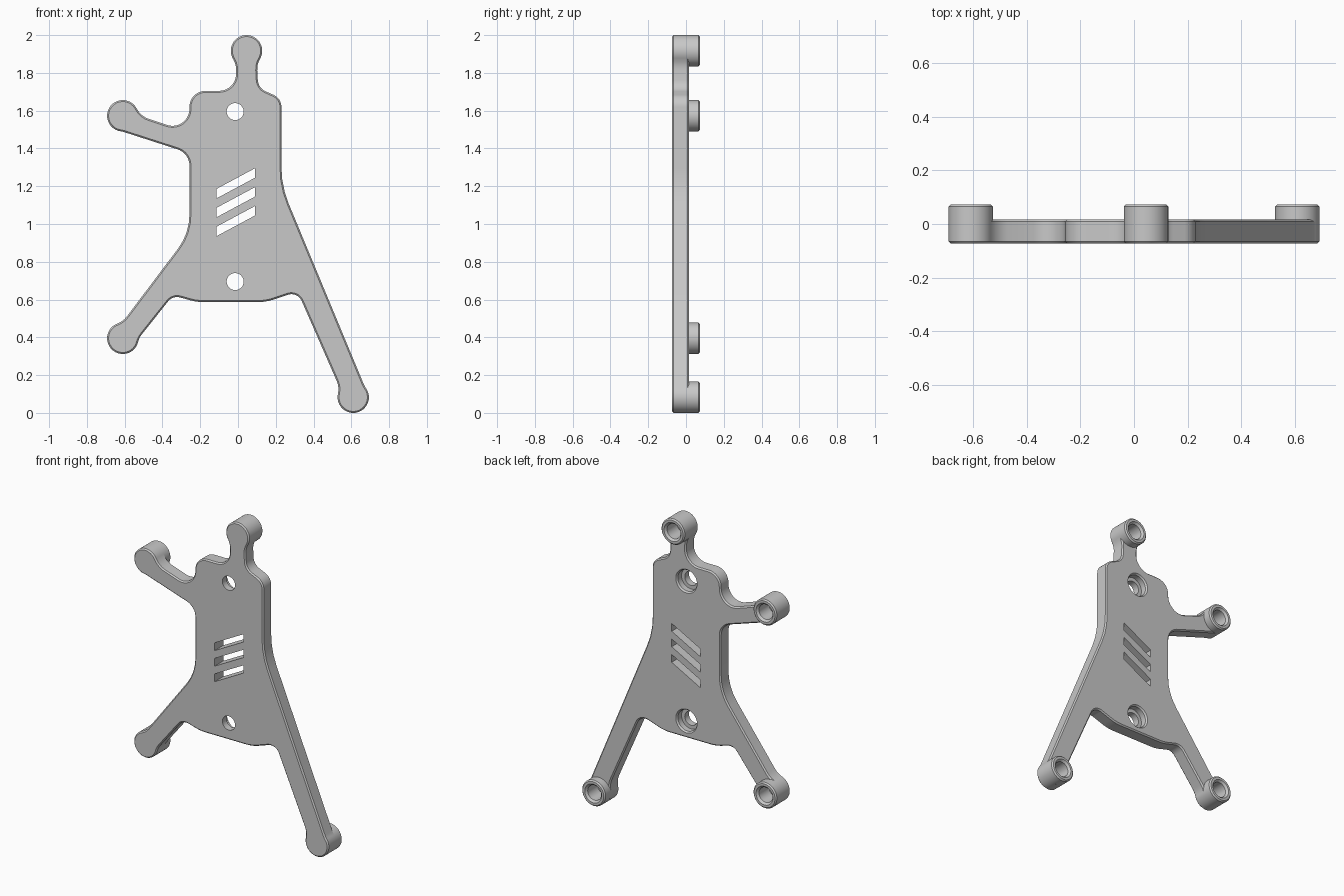
import bpy, bmesh, math
from mathutils import Vector

old = bpy.data.objects.get("Cube")
if old:
    bpy.data.objects.remove(old, do_unlink=True)

FRONT, BACK, TOP = -0.073, 0.017, 0.073   # plate front, plate back, boss top
R, RIM = 0.083, 0.008                     # boss radius, chamfer size

grey = bpy.data.materials.new("grey plastic")
grey.use_nodes = True
grey.diffuse_color = (0.58, 0.58, 0.58, 1)
bsdf = next(n for n in grey.node_tree.nodes if n.type == 'BSDF_PRINCIPLED')
bsdf.inputs["Base Color"].default_value = grey.diffuse_color


def make_object(name, bm):
    bmesh.ops.recalc_face_normals(bm, faces=bm.faces)
    mesh = bpy.data.meshes.new(name)
    bm.to_mesh(mesh)
    bm.free()
    mesh.materials.append(grey)
    ob = bpy.data.objects.new(name, mesh)
    bpy.context.scene.collection.objects.link(ob)
    bpy.ops.object.select_all(action='DESELECT')
    ob.select_set(True)
    bpy.context.view_layer.objects.active = ob
    bpy.ops.object.shade_smooth_by_angle(angle=math.radians(30))


def loop(bm, points, y):
    """Closed loop of (x, z) points at depth y."""
    vs = [bm.verts.new((x, y, z)) for x, z in points]
    return vs, [bm.edges.new((vs[i - 1], vs[i])) for i in range(len(vs))]


def skin(bm, rings):
    """Wall through (points, y) rings; returns the front and back edges."""
    loops = [loop(bm, points, y) for points, y in rings]
    for (a, _), (b, _) in zip(loops, loops[1:]):
        for i in range(len(a)):
            bm.faces.new((a[i - 1], a[i], b[i], b[i - 1]))
    return loops[0][1], loops[-1][1]


def circle(centre, r, n=40):
    return [(centre[0] + r * math.cos(math.tau * i / n),
             centre[1] + r * math.sin(math.tau * i / n)) for i in range(n)]


def inset(points, d):
    out = []
    for i, p in enumerate(points):
        t = (points[(i + 1) % len(points)] - points[i - 1]).normalized()
        out.append(p + Vector((-t.y, t.x)) * d)
    return out


def boss_end(centre, d, w_in, w_out):
    """Round arm end: neck, arc, neck. d points from the boss to the body."""
    c, d = Vector(centre), Vector(d).normalized()
    n = Vector((-d.y, d.x))

    def neck(w):
        phi = math.asin((w + 0.6 * (R - w)) / R)
        t = 0.6 * (R - w) / math.cos(phi)
        return phi, R * math.cos(phi) + t * math.sin(phi), t / math.tan(math.pi / 4 - phi / 2)

    pa, la, ra = neck(w_in)
    pb, lb, rb = neck(w_out)
    pts = [(c + d * la + n * w_in, ra * 0.9)]
    sweep = math.tau - pa - pb
    for i in range(41):
        a = pa + sweep * i / 40
        pts.append((c + R * (d * math.cos(a) + n * math.sin(a)), 0))
    return pts + [(c + d * lb - n * w_out, rb * 0.9)]


def corner(x, z, r):
    return [(Vector((x, z)), r)]


def fillet(pts):
    """Round every corner that has a radius."""
    out = []
    for i, (p, r) in enumerate(pts):
        if r <= 0:
            out.append(p)
            continue
        u = (pts[i - 1][0] - p).normalized()
        v = (pts[(i + 1) % len(pts)][0] - p).normalized()
        half = u.angle(v) / 2
        mid = p + (u + v).normalized() * (r / math.sin(half))
        a = p + u * (r / math.tan(half)) - mid
        b = p + v * (r / math.tan(half)) - mid
        turn = math.pi - 2 * half
        steps = max(3, int(turn / 0.14))
        for k in range(steps + 1):
            s = k / steps
            out.append(mid + (a * math.sin((1 - s) * turn) + b * math.sin(s * turn)) / math.sin(turn))
    return out


bosses = {"top_boss": (0.045, 1.917), "right_arm_boss": (-0.61, 1.573),
          "right_leg_boss": (-0.61, 0.395), "left_leg_boss": (0.61, 0.083)}

# Plate outline, anticlockwise from the top boss
outline = fillet(
    boss_end(bosses["top_boss"], (0, -1), 0.055, 0.055)
    + corner(-0.01, 1.705, 0.09)
    + corner(-0.257, 1.705, 0.085)
    + corner(-0.257, 1.485, 0.09)
    + boss_end(bosses["right_arm_boss"], (0.951, -0.309), 0.027, 0.08)
    + corner(-0.257, 1.375, 0.09)
    + corner(-0.257, 0.95, 0.3)
    + boss_end(bosses["right_leg_boss"], (0.61, 0.792), 0.053, 0.067)
    + corner(-0.345, 0.622, 0.06)
    + corner(-0.22, 0.587, 0.25)
    + corner(0.15, 0.587, 0.25)
    + corner(0.315, 0.643, 0.06)
    + boss_end(bosses["left_leg_boss"], (-0.384, 0.923), 0.047, 0.078)
    + corner(0.23, 1.2, 0.5)
    + corner(0.23, 1.665, 0.07)
    + corner(0.107, 1.72, 0.07))

# Plate walls: chamfered rim, stepped screw holes, plain vent slots
bm = bmesh.new()
small = inset(outline, RIM)
walls = [[(small, FRONT), (outline, FRONT + RIM), (outline, BACK - RIM), (small, BACK)]]
for z in (0.695, 1.595):
    steps = [(0.045, FRONT), (0.045, -0.03), (0.068, -0.03), (0.068, BACK - 0.01), (0.076, BACK)]
    walls.append([(circle((-0.015, z), r), y) for r, y in steps])
for z in (1.015, 1.115, 1.215):
    slot = [(-0.115, z - 0.08), (0.09, z + 0.03), (0.09, z + 0.08), (-0.115, z - 0.03)]
    walls.append([(slot, FRONT), (slot, BACK)])
front_edges, back_edges = [], []
for rings in walls:
    front, back = skin(bm, rings)
    front_edges += front
    back_edges += back

# Socket openings in the back, then both flat faces
for centre in bosses.values():
    back_edges += loop(bm, circle(centre, 0.056), BACK)[1]
for edges in (front_edges, back_edges):
    bmesh.ops.triangle_fill(bm, use_beauty=True, edges=edges, normal=(0, 1, 0))
make_object("plate", bm)

# Raised bosses with blind sockets open to the back
socket = [(0, -0.04), (0.048, -0.04), (0.048, 0.06), (0.06, TOP), (0.075, TOP),
          (R, 0.065), (R, 0), (0.058, 0), (0.058, -0.05), (0, -0.05)]
for name, (x, z) in bosses.items():
    bm = bmesh.new()
    vs = [bm.verts.new((x + r, y, z)) for r, y in socket]
    es = [bm.edges.new(pair) for pair in zip(vs, vs[1:])]
    bmesh.ops.spin(bm, geom=vs + es, cent=(x, 0, z), axis=(0, 1, 0),
                   angle=math.tau, steps=48, use_duplicate=False)
    bmesh.ops.remove_doubles(bm, verts=bm.verts, dist=1e-5)
    make_object(name, bm)
